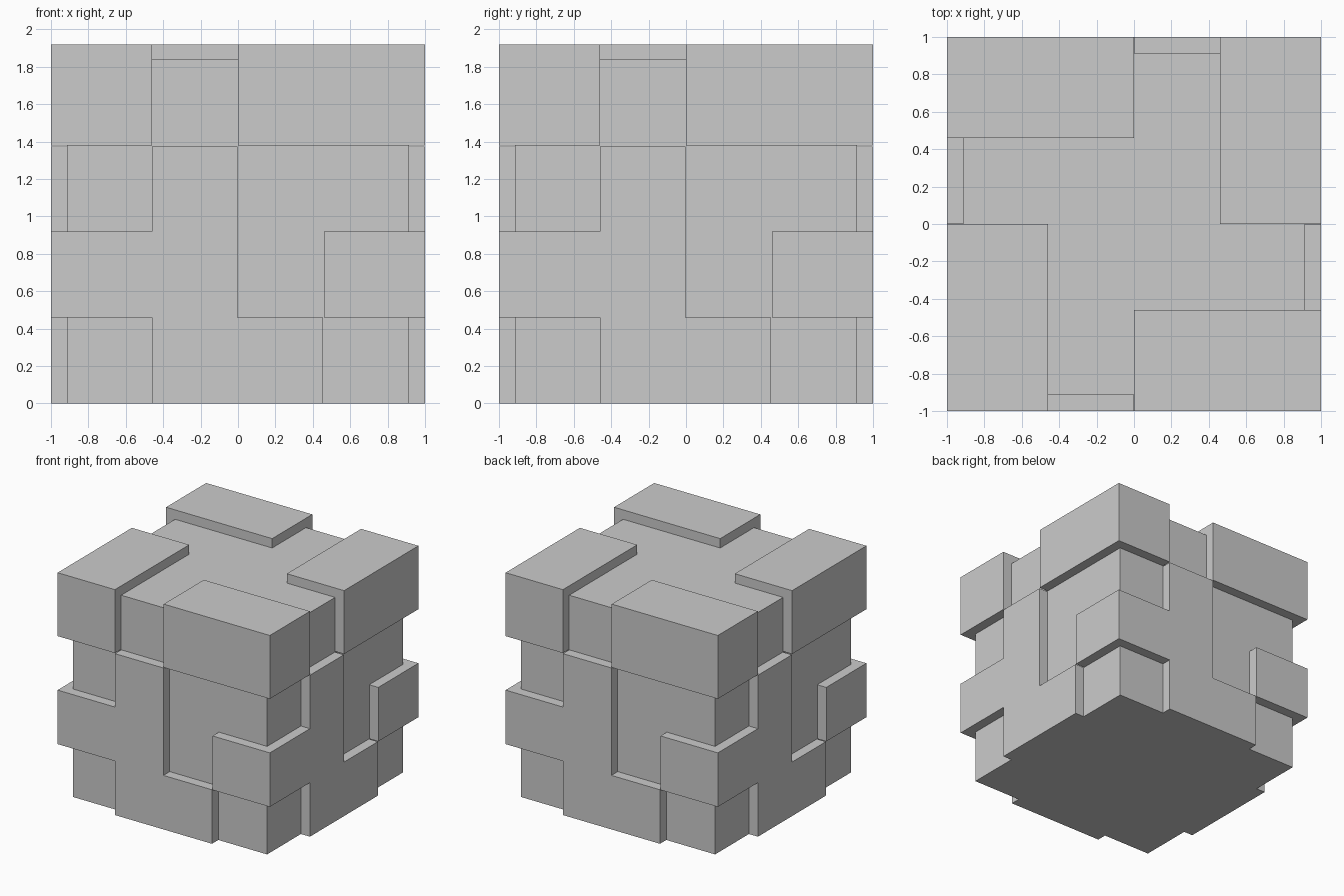
import bpy, bmesh
from math import pi
from mathutils import Matrix

if "Cube" in bpy.data.objects:
    bpy.data.objects.remove(bpy.data.objects["Cube"])

CORE, OUT = 0.915, 1.0       # half widths of the core and of the raised parts
STEP, TOP = 0.46, 1.92       # block pitch and full height


def solid(name, boxes):
    """Merge axis-aligned boxes (x0, x1, y0, y1, z0, z1) into one clean solid."""
    cuts = [sorted({v for b in boxes for v in b[2 * a:2 * a + 2]}) for a in range(3)]

    def filled(c):
        if any(not 0 <= c[a] < len(cuts[a]) - 1 for a in range(3)):
            return False
        m = [(cuts[a][c[a]] + cuts[a][c[a] + 1]) / 2 for a in range(3)]
        return any(all(b[2 * a] < m[a] < b[2 * a + 1] for a in range(3)) for b in boxes)

    bm = bmesh.new()
    cells = [(i, j, k) for i in range(len(cuts[0]) - 1)
             for j in range(len(cuts[1]) - 1) for k in range(len(cuts[2]) - 1)]
    for c in filter(filled, cells):
        for a in range(3):
            for side in (0, 1):
                n = list(c)
                n[a] += 2 * side - 1
                if filled(n):
                    continue
                u, v = (a + 1) % 3, (a + 2) % 3
                quad = []
                for du, dv in ((0, 0), (1, 0), (1, 1), (0, 1)):
                    p = list(c)
                    p[a] += side
                    p[u] += du
                    p[v] += dv
                    quad.append(bm.verts.new([cuts[q][p[q]] for q in range(3)]))
                bm.faces.new(quad if side else quad[::-1])
    bmesh.ops.remove_doubles(bm, verts=bm.verts, dist=1e-4)
    bmesh.ops.dissolve_limit(bm, angle_limit=0.01, verts=bm.verts, edges=bm.edges)
    bmesh.ops.recalc_face_normals(bm, faces=bm.faces)
    mesh = bpy.data.meshes.new(name)
    bm.to_mesh(mesh)
    bm.free()
    obj = bpy.data.objects.new(name, mesh)
    bpy.context.collection.objects.link(obj)
    return obj


def around(name, boxes):
    """Repeat a part on the four sides."""
    for i, side in enumerate(("front", "right", "back", "left")):
        obj = solid(f"{name}_{side}", boxes)
        obj.data.transform(Matrix.Rotation(i * pi / 2, 4, 'Z'))


# Inner cube
solid("core", [(-CORE, CORE, -CORE, CORE, 0, 4 * STEP)])

# Overhanging bars in a pinwheel at the top
around("top_bar", [(0, OUT, -OUT, -STEP, 3 * STEP, TOP)])

# Raised wall brace: upright, foot, and an arm wrapping the left corner
around("wall_brace", [
    (-STEP, -0.003, -OUT, -CORE, 0, 1.375),
    (-STEP, 0.455, -OUT, -CORE, 0, STEP),
    (-OUT, -STEP, -OUT, -CORE, STEP, 2 * STEP),
    (-OUT, -CORE, -OUT, -STEP, STEP, 2 * STEP),
])
